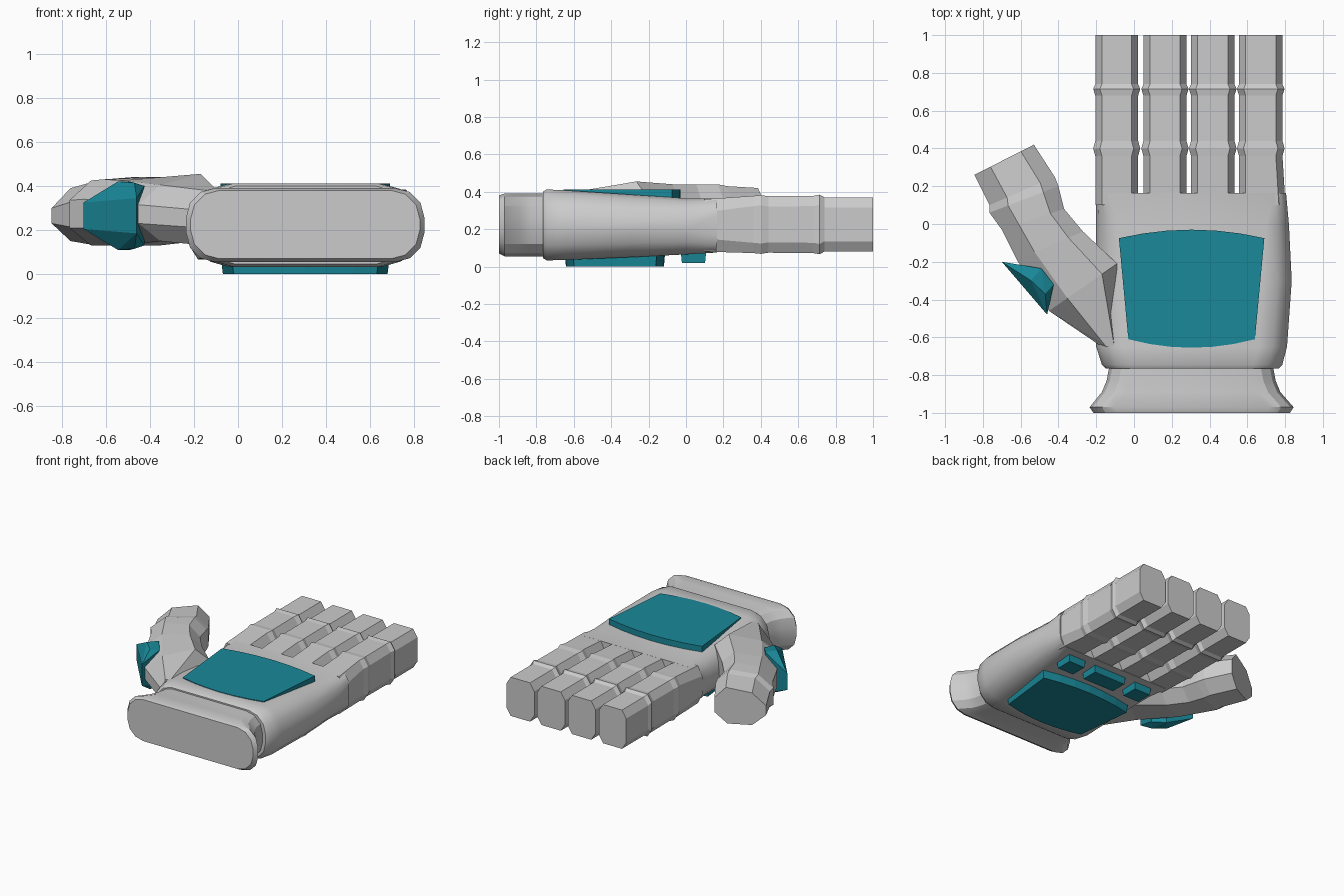
import bpy, bmesh, math
from mathutils import Vector

if "Cube" in bpy.data.objects:
    bpy.data.objects.remove(bpy.data.objects["Cube"])

teal = bpy.data.materials.new("teal")
teal.diffuse_color = (0.01, 0.25, 0.32, 1)
teal.use_nodes = True
teal.node_tree.nodes["Principled BSDF"].inputs["Base Color"].default_value = teal.diffuse_color


def finish(name, bm, mat=None, smooth=None):
    bmesh.ops.recalc_face_normals(bm, faces=bm.faces)
    me = bpy.data.meshes.new(name)
    bm.to_mesh(me)
    bm.free()
    ob = bpy.data.objects.new(name, me)
    bpy.context.collection.objects.link(ob)
    if mat:
        me.materials.append(mat)
    if smooth:
        bpy.ops.object.select_all(action='DESELECT')
        ob.select_set(True)
        bpy.context.view_layer.objects.active = ob
        bpy.ops.object.shade_smooth_by_angle(angle=math.radians(smooth))
    return ob


def loft(name, rings, mat=None, smooth=None):
    bm = bmesh.new()
    vs = [[bm.verts.new(p) for p in r] for r in rings]
    n = len(vs[0])
    for a, b in zip(vs, vs[1:]):
        for i in range(n):
            j = (i + 1) % n
            bm.faces.new((a[i], a[j], b[j], b[i]))
    bm.faces.new(vs[0])
    bm.faces.new(vs[-1])
    return finish(name, bm, mat, smooth)


def ring(y, x0, x1, z0, z1, rx, rz, seg):
    """Rounded rectangle across y; seg = facets per corner."""
    pts = []
    for k, (cx, cz) in enumerate(((x1 - rx, z1 - rz), (x0 + rx, z1 - rz),
                                  (x0 + rx, z0 + rz), (x1 - rx, z0 + rz))):
        for i in range(seg + 1):
            a = math.pi / 2 * (k + i / seg)
            pts.append((cx + rx * math.cos(a), y, cz + rz * math.sin(a)))
    return pts


# Flared cuff
loft("cuff", [ring(*s, .13, .13, 3) for s in (
    (-1.0, -.215, .825, .07, .38), (-.97, -.235, .845, .055, .39),
    (-.89, -.17, .775, .055, .39), (-.83, -.145, .75, .055, .39),
    (-.75, -.13, .735, .055, .39))], smooth=25)

# Palm body
loft("palm", [ring(*s, 3) for s in (
    (-.765, -.15, .765, .045, .40, .14, .15),
    (-.745, -.17, .785, .033, .412, .15, .16),
    (-.65, -.20, .81, .035, .408, .15, .16),
    (-.30, -.20, .835, .05, .385, .15, .15),
    (0.0, -.20, .82, .065, .365, .12, .13),
    (.165, -.20, .805, .075, .365, .06, .09))], smooth=35)

# Four fingers with raised joint rings
fingers = ((-.205, .022), (.05, .278), (.302, .532), (.556, .786))
for i, (a, b) in enumerate(fingers):
    root = b + (.016 if i == 3 else 0)
    rings = [ring(.1, a, root, .08, .36, .035, .07, 1)]
    for y, g, h in ((.36, 0, .008), (.40, .011, .012), (.44, 0, .006),
                    (.68, 0, .008), (.715, .011, .014), (.74, 0, 0), (1, 0, 0)):
        rings.append(ring(y, a - g, b + g, .08 - h, .37 + h, .035, .055, 1))
    loft(f"finger_{i + 1}", rings)

# Thumb: left edge, right edge, bottom, top at left, top at right
thumb = (((-.17, -.65), (-.085, -.65), .13, .38, .39),
         ((-.45, -.46), (-.09, -.21), .15, .405, .455),
         ((-.62, -.19), (-.27, -.04), .13, .425, .44),
         ((-.70, -.03), (-.37, .08), .13, .43, .44),
         ((-.765, .06), (-.40, .20), .13, .425, .44),
         ((-.765, .10), (-.42, .25), .135, .415, .43),
         ((-.845, .26), (-.53, .42), .15, .39, .42))
rings = []
for l, r, z0, zl, zr in thumb:
    l, r = Vector(l), Vector(r)
    prof = ((0, z0 + .08), (.27, z0), (.75, z0), (1, z0 + .08),
            (1, zr - .08), (.78, zr), (.27, zl), (0, zl - .09))
    rings.append([(*l.lerp(r, t), z) for t, z in prof])
loft("thumb", rings)


# Curved hand plates
def plate(name, y0, y1, z0, z1, bow, taper0=0, taper1=0):
    out = []
    for y, w, s in ((y1, .385, 1), (y0, .335, -1)):
        for i in range(7):
            t = s * (1 - i / 3)
            out.append((.305 + w * t, y - s * bow * t * t))
    cy = (y0 + y1) / 2
    rings = []
    for z, t in ((z0, taper0), (z1, taper1)):
        rings.append([(.305 + (x - .305) * (1 - t), cy + (y - cy) * (1 - t), z)
                      for x, y in out])
    loft(name, rings, teal)


plate("back_plate", -.655, -.03, .33, .412, .045)
plate("palm_plate", -.65, -.11, 0, .09, .045, taper0=.03)

# Small knuckle pads under the palm
for i, (x, w) in enumerate(((.01, .075), (.305, .14), (.60, .075))):
    loft(f"palm_pad_{i + 1}", [[(x + sx * (w - t), .04 + sy * (.07 - t), z)
         for sx, sy in ((-1, -1), (1, -1), (1, 1), (-1, 1))]
        for z, t in ((.02, .008), (.1, 0))], teal)

# Thumb guard, symmetric about its mid height
bm = bmesh.new()
for x, y, h in ((-.70, -.20, .06), (-.545, -.30, .155), (-.49, -.235, .155),
                (-.425, -.32, .135), (-.47, -.37, .15), (-.46, -.48, .08)):
    for s in (-1, 1):
        bm.verts.new((x, y, .265 + s * h))
bmesh.ops.convex_hull(bm, input=bm.verts)
bmesh.ops.dissolve_limit(bm, angle_limit=.02, verts=bm.verts, edges=bm.edges)
finish("thumb_guard", bm, teal)
